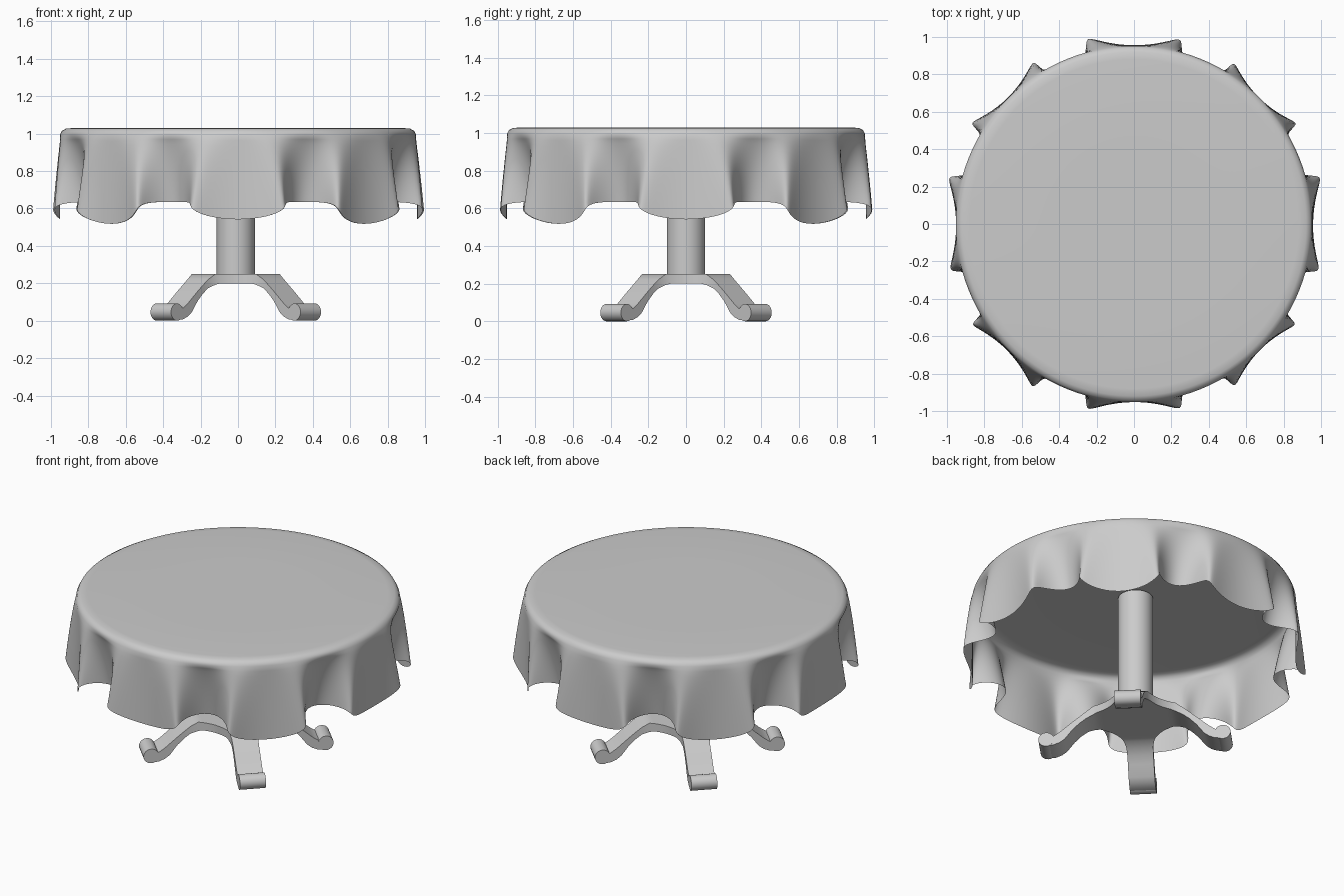
import bpy, bmesh, math
from math import sin, cos, pi, radians
from mathutils import Matrix

if "Cube" in bpy.data.objects:
    bpy.data.objects.remove(bpy.data.objects["Cube"])

CX = -0.012  # pedestal centre


def make_object(name, bm, angle=40):
    bmesh.ops.recalc_face_normals(bm, faces=bm.faces)
    me = bpy.data.meshes.new(name)
    bm.to_mesh(me)
    bm.free()
    ob = bpy.data.objects.new(name, me)
    bpy.context.collection.objects.link(ob)
    bpy.ops.object.select_all(action='DESELECT')
    bpy.context.view_layer.objects.active = ob
    ob.select_set(True)
    bpy.ops.object.shade_smooth_by_angle(angle=radians(angle))
    return ob


# Tablecloth: flat round top, rounded rim, then a skirt with paired folds
def skirt_point(u, t):
    phi = 8 * u
    w = t ** 0.75
    wobble = 0.004 * sin(3 * u + 1) + 0.004 * sin(5 * u)
    fold = 0.957 - 0.053 * cos(2 * phi) + 0.05 * cos(phi) + wobble
    r = 0.952 * (1 - w) + fold * w
    a = u + w * (0.046 * sin(phi) + 0.045 * sin(2 * phi) + 0.012 * sin(4 * u))
    low = ((1 + cos(phi)) / 2) ** 1.9
    hem = 0.635 - (0.105 - 0.012 * cos(4 * u)) * low
    return r * cos(a), r * sin(a), 0.995 + (hem - 0.995) * t


SEG, ROWS = 320, 14
bm = bmesh.new()
rings = []
for r, z in [(0.45, 1.03), (0.88, 1.03), (0.92, 1.027), (0.942, 1.015)]:
    rings.append([bm.verts.new((r * cos(2 * pi * i / SEG), r * sin(2 * pi * i / SEG), z))
                  for i in range(SEG)])
for k in range(ROWS + 1):
    rings.append([bm.verts.new(skirt_point(2 * pi * i / SEG, k / ROWS)) for i in range(SEG)])
centre = bm.verts.new((0, 0, 1.03))
for i in range(SEG):
    j = (i + 1) % SEG
    bm.faces.new((centre, rings[0][i], rings[0][j]))
    for a, b in zip(rings, rings[1:]):
        bm.faces.new((a[i], b[i], b[j], a[j]))
make_object("tablecloth", bm, 85)

# Central column
bm = bmesh.new()
bmesh.ops.create_cone(bm, cap_ends=True, segments=48, radius1=0.102, radius2=0.102, depth=0.79)
bmesh.ops.translate(bm, verts=bm.verts, vec=(CX, 0, 0.625))
make_object("column", bm)

# Legs: four arms blending into each other at the hub (distance, top z, bottom z)
SECTIONS = [(0.15, 0.25, 0.2), (0.17, 0.25, 0.2), (0.19, 0.25, 0.2), (0.215, 0.25, 0.2),
            (0.242, 0.25, 0.193), (0.285, 0.222, 0.175), (0.325, 0.19, 0.145),
            (0.365, 0.157, 0.105), (0.41, 0.118, 0.045), (0.44, 0.092, 0.022),
            (0.475, 0.068, 0.008), (0.505, 0.06, 0.005)]


def half_width(d):
    return 0.077 + 0.073 * (max(0, 0.31 - d) / 0.16) ** 2


bm = bmesh.new()
for k in range(4):
    ang = radians(45 + 90 * k)
    c, s = cos(ang), sin(ang)
    loops = []
    for d, zt, zb in SECTIONS:
        w = half_width(d)
        loops.append([bm.verts.new((CX + d * c - e * s, d * s + e * c, z))
                      for e, z in ((-w, zb), (w, zb), (w, zt), (-w, zt))])
    for a, b in zip(loops, loops[1:]):
        for i in range(4):
            bm.faces.new((a[i], b[i], b[(i + 1) % 4], a[(i + 1) % 4]))
    bm.faces.new(loops[-1])
# hub plates
for z in (0.2, 0.25):
    r = 0.15 * math.sqrt(2)
    bm.faces.new([bm.verts.new((CX + r * cos(k * pi / 2), r * sin(k * pi / 2), z))
                  for k in range(4)])
bmesh.ops.remove_doubles(bm, verts=bm.verts, dist=0.001)
make_object("legs", bm, 35)

# Rolled feet
for k in range(4):
    ang = radians(45 + 90 * k)
    bm = bmesh.new()
    m = (Matrix.Translation((CX + 0.521 * cos(ang), 0.521 * sin(ang), 0.046))
         @ Matrix.Rotation(ang, 4, 'Z') @ Matrix.Rotation(pi / 2, 4, 'X'))
    bmesh.ops.create_cone(bm, cap_ends=True, segments=24, radius1=0.046, radius2=0.046,
                          depth=0.155, matrix=m)
    make_object("rolled_foot_%d" % (k + 1), bm)
